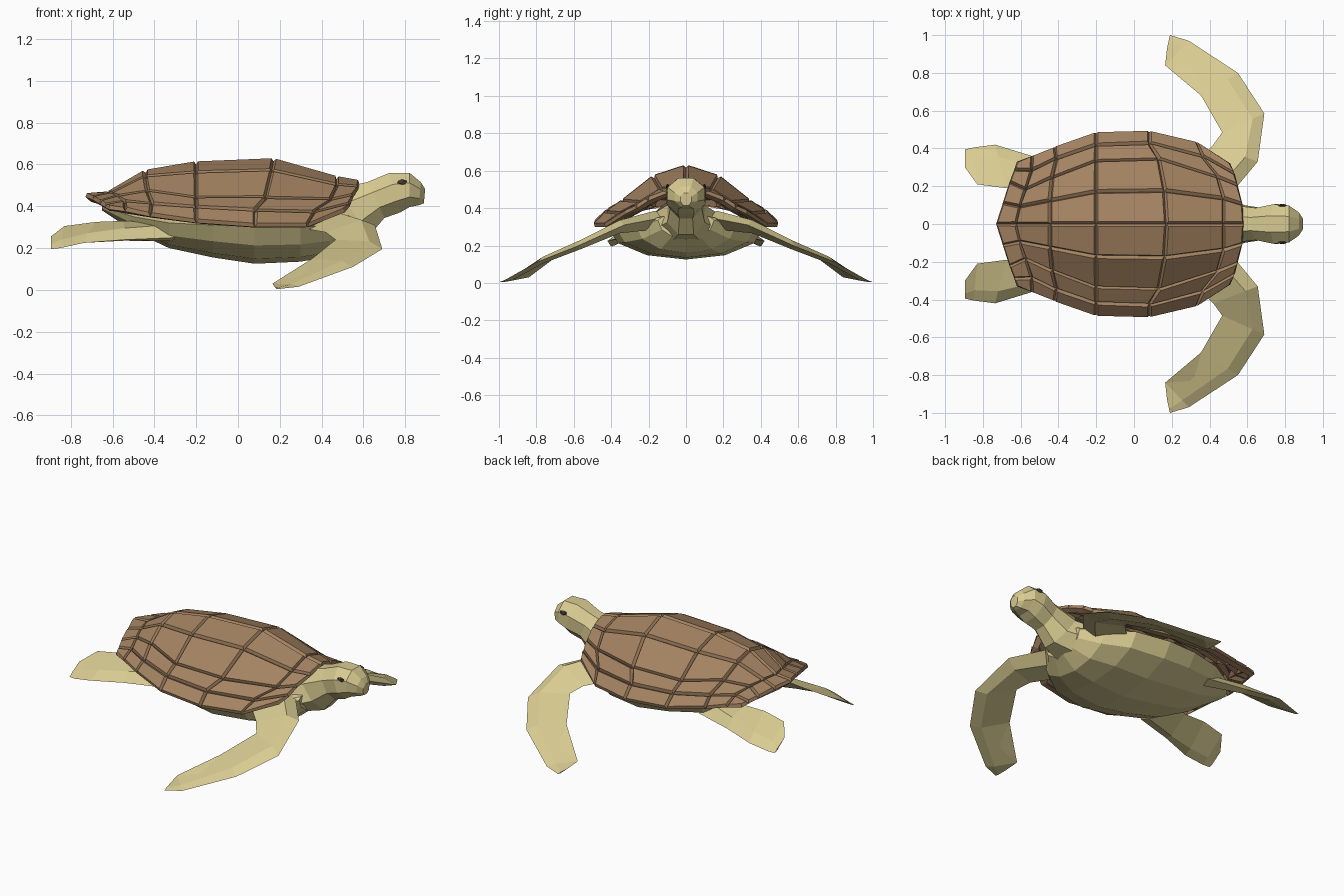
import bpy, bmesh, math
from mathutils import Vector

if "Cube" in bpy.data.objects:
    bpy.data.objects.remove(bpy.data.objects["Cube"])


def material(name, rgb):
    m = bpy.data.materials.new(name)
    m.diffuse_color = (*rgb, 1)
    m.use_nodes = True
    m.node_tree.nodes["Principled BSDF"].inputs["Base Color"].default_value = m.diffuse_color
    return m


SKIN = material("pale olive skin", (0.69, 0.60, 0.285))
SHELL = material("brown shell", (0.37, 0.225, 0.12))
DARK = material("dark eye", (0.06, 0.045, 0.025))


def finish(name, bm, mat, mirror=False):
    me = bpy.data.meshes.new(name)
    bm.to_mesh(me)
    bm.free()
    me.materials.append(mat)
    ob = bpy.data.objects.new(name, me)
    bpy.context.collection.objects.link(ob)
    if mirror:
        mod = ob.modifiers.new("mirror", 'MIRROR')
        mod.use_axis = (False, True, False)
        mod.merge_threshold = 0.0005
    return ob


def loft(name, rings, mat, mirror=False):
    """Skin a list of equal-length point rings and cap both ends."""
    bm = bmesh.new()
    vs = [[bm.verts.new(p) for p in r] for r in rings]
    n = len(rings[0])
    for a, b in zip(vs, vs[1:]):
        for i in range(n):
            j = (i + 1) % n
            bm.faces.new((a[i], a[j], b[j], b[i]))
    bm.faces.new(vs[0][::-1])
    bm.faces.new(vs[-1])
    bmesh.ops.recalc_face_normals(bm, faces=bm.faces[:])
    return finish(name, bm, mat, mirror)


# Shell: half grid from spine to rim, every cell raised into a plate
rows = [
    [(-.73, 0, .445), (-.62, 0, .455), (-.44, 0, .56), (-.2, 0, .60),
     (.17, 0, .615), (.47, 0, .53), (.58, 0, .51)],
    [(-.695, .11, .43), (-.60, .09, .45), (-.44, .12, .53), (-.2, .165, .55),
     (.16, .17, .56), (.47, .13, .49), (.575, .1, .48)],
    [(-.66, .22, .41), (-.57, .18, .435), (-.43, .24, .46), (-.2, .325, .43),
     (.13, .335, .43), (.44, .24, .42), (.55, .2, .44)],
    [(-.635, .285, .395), (-.54, .28, .41), (-.41, .34, .40), (-.2, .41, .385),
     (.08, .42, .37), (.36, .35, .36), (.535, .26, .40)],
    [(-.62, .33, .385), (-.54, .36, .375), (-.42, .405, .35), (-.2, .48, .32),
     (.08, .487, .30), (.33, .43, .30), (.51, .32, .37)],
]
bm = bmesh.new()
grid = [[bm.verts.new(p) for p in r] for r in rows]
for r in range(4):
    for c in range(6):
        bm.faces.new((grid[r][c], grid[r][c + 1], grid[r + 1][c + 1], grid[r + 1][c]))
bm.normal_update()
bmesh.ops.inset_individual(bm, faces=bm.faces[:], thickness=0.013, depth=0.018)
shell = finish("shell", bm, SHELL, True)
sol = shell.modifiers.new("thickness", 'SOLIDIFY')
sol.thickness = 0.035
sol.offset = -1

# Body: rounded belly, flattened where it meets the shell
body = []
for x, zc, hw, hb in [(-.65, .40, .05, .02), (-.5, .35, .22, .07), (-.33, .32, .34, .12),
                      (-.12, .31, .40, .155), (.08, .30, .42, .175), (.3, .30, .38, .165),
                      (.44, .31, .27, .15), (.53, .335, .15, .10)]:
    ring = []
    for i in range(12):
        a = math.tau * i / 12
        s = math.cos(a)
        ring.append((x, hw * math.sin(a), zc + s * (hb if s < 0 else hb * 0.35)))
    body.append(ring)
loft("body", body, SKIN)

# Neck and head: tilted octagon rings (x, z, half width, half height, tilt)
head = []
for x, z, hw, hh, tilt in [(.40, .32, .19, .12, 35), (.55, .37, .10, .135, 35),
                           (.66, .43, .085, .095, 25), (.75, .465, .105, .098, 15),
                           (.82, .478, .098, .082, 0), (.87, .46, .062, .055, -5),
                           (.892, .448, .03, .034, -5)]:
    t = math.radians(tilt)
    ring = []
    for i in range(8):
        a = math.tau * (i + 0.5) / 8
        k = 1 / math.cos(math.pi / 8)
        up = hh * k * math.cos(a)
        ring.append((x - up * math.sin(t), hw * k * math.sin(a), z + up * math.cos(t)))
    head.append(ring)
loft("head_and_neck", head, SKIN)

# Eyes: small dark flattened lens on each side
bm = bmesh.new()
bmesh.ops.create_icosphere(bm, subdivisions=1, radius=1)
for v in bm.verts:
    v.co = Vector((.785 + v.co.x * .026, .099 + v.co.y * .008, .515 + v.co.z * .015))
finish("eyes", bm, DARK, True)


def flipper(name, sections):
    """Each section: leading point, trailing point, half thickness."""
    rings = []
    for a, b, t in sections:
        a, b = Vector(a), Vector(b)
        mid = a.lerp(b, 0.28)
        rings.append([a, mid + Vector((0, 0, t)), b, mid - Vector((0, 0, t))])
    return loft(name, rings, SKIN, True)


# Front flippers sweep out, down and back
flipper("front_flippers", [
    ((.48, .12, .35), (.28, .28, .30), .05),
    ((.655, .33, .31), (.42, .42, .275), .035),
    ((.69, .585, .195), (.467, .485, .24), .025),
    ((.55, .80, .11), (.355, .68, .15), .018),
    ((.29, .97, .015), (.165, .84, .03), .008),
    ((.19, 1.0, .004), (.175, .93, .014), .003)])

# Rear flippers trail behind the shell
flipper("rear_flippers", [
    ((-.30, .30, .25), (-.35, .10, .33), .04),
    ((-.54, .36, .24), (-.55, .20, .33), .03),
    ((-.735, .42, .225), (-.68, .19, .325), .018),
    ((-.85, .405, .20), (-.83, .21, .305), .01),
    ((-.895, .395, .195), (-.895, .30, .255), .005)])
